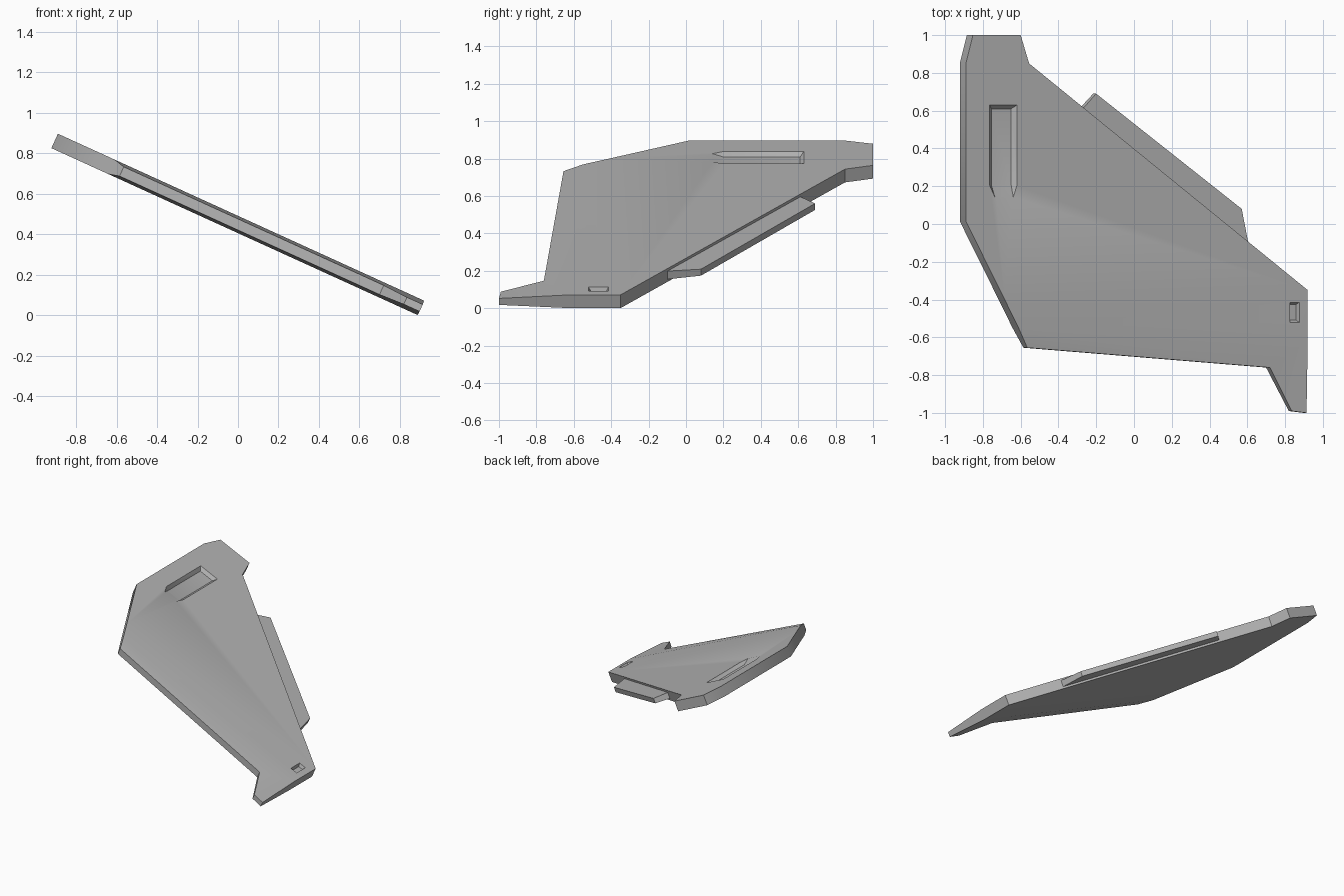
import bpy
import bmesh
import math
from mathutils import Matrix

if "Cube" in bpy.data.objects:
    bpy.data.objects.remove(bpy.data.objects["Cube"], do_unlink=True)

# Parts are drawn flat as (u, y, height), then tilted into place
TILT = Matrix.Translation((0, 0, 0.448)) @ Matrix.Rotation(math.radians(24.5), 4, 'Y')
HALF = 0.039

grey = bpy.data.materials.new("plain_grey")
grey.use_nodes = True
colour = (0.45, 0.45, 0.45, 1)
grey.diffuse_color = colour
grey.node_tree.nodes["Principled BSDF"].inputs["Base Color"].default_value = colour


def loft(name, lower, upper, caps, split=False):
    """Join two matching rings by walls and close them with the given cap faces."""
    bm = bmesh.new()
    low = [bm.verts.new(p) for p in lower]
    top = [bm.verts.new(p) for p in upper]
    count = len(low)
    for i in range(count):
        j = (i + 1) % count
        bm.faces.new((low[i], low[j], top[j], top[i]))
    for cap in caps:
        bm.faces.new([top[i] for i in cap])
        bm.faces.new([low[i] for i in reversed(cap)])
    if split:
        bmesh.ops.triangulate(bm, faces=bm.faces[:])
    bmesh.ops.recalc_face_normals(bm, faces=bm.faces[:])
    bm.transform(TILT)
    mesh = bpy.data.meshes.new(name)
    bm.to_mesh(mesh)
    bm.free()
    mesh.materials.append(grey)
    obj = bpy.data.objects.new(name, mesh)
    bpy.context.collection.objects.link(obj)
    return obj


def plate(name, outline, caps):
    """Plate whose half thickness is given at each outline point."""
    return loft(name, [(u, y, -h) for u, y, h in outline], outline, caps)


def pocket(name, floor, rim, depth):
    """Cutter with sloping walls, carried on past the surface."""
    low = [(u, y, HALF - depth) for u, y in floor]
    top = [(a + 1.5 * (c - a), b + 1.5 * (d - b), HALF + depth / 2)
           for (a, b), (c, d) in zip(floor, rim)]
    obj = loft(name, low, top, [range(len(floor))], split=True)
    obj.hide_render = True
    return obj


def select(obj):
    bpy.ops.object.select_all(action='DESELECT')
    obj.select_set(True)
    bpy.context.view_layer.objects.active = obj


# Main wing panel, thinning towards its front edge
outline = [
    (-0.996, 0.015, HALF), (-0.996, 0.85, HALF), (-0.955, 1, HALF), (-0.677, 1, HALF),
    (-0.628, 0.85, HALF), (0.993, -0.35, HALF), (0.993, -0.4, HALF), (0.993, -0.62, HALF),
    (0.995, -1, 0.019), (0.909, -0.99, 0.019), (0.78, -0.76, 0.025),
    (-0.632, -0.655, 0.025), (-0.689, -0.55, HALF), (-0.77, -0.4, HALF),
]
wing = plate("wing_panel", outline,
             [(0, 1, 2, 3, 4, 5, 6, 13), (13, 6, 7, 12), (12, 7, 10, 11), (7, 8, 9, 10)])

# Thin flap set into the rear edge
flap = plate("rear_flap", [(-0.34, 0.578, 0.025), (-0.229, 0.69, 0.019),
                           (0.618, 0.08, 0.019), (0.66, -0.13, 0.025)], [(0, 1, 2, 3)])

# Long recess with a ramped front end, and a small tip recess
long_cut = pocket(
    "long_recess_cutter",
    [(-0.836, 0.61), (-0.836, 0.205), (-0.815, 0.2), (-0.742, 0.2), (-0.721, 0.205), (-0.721, 0.61)],
    [(-0.858, 0.63), (-0.858, 0.205), (-0.82, 0.14), (-0.727, 0.14), (-0.699, 0.205), (-0.699, 0.63)],
    0.025)
tip_cut = pocket(
    "tip_recess_cutter",
    [(0.899, -0.425), (0.899, -0.508), (0.936, -0.508), (0.936, -0.425)],
    [(0.889, -0.415), (0.889, -0.522), (0.944, -0.522), (0.944, -0.415)],
    0.022)

for cutter in (long_cut, tip_cut):
    select(wing)
    cut = wing.modifiers.new("recess", 'BOOLEAN')
    cut.operation = 'DIFFERENCE'
    cut.solver = 'EXACT'
    cut.object = cutter
    bpy.ops.object.modifier_apply(modifier=cut.name)
    bpy.data.objects.remove(cutter, do_unlink=True)

for part in (wing, flap):
    select(part)
    bpy.ops.object.shade_smooth_by_angle(angle=math.radians(30))
